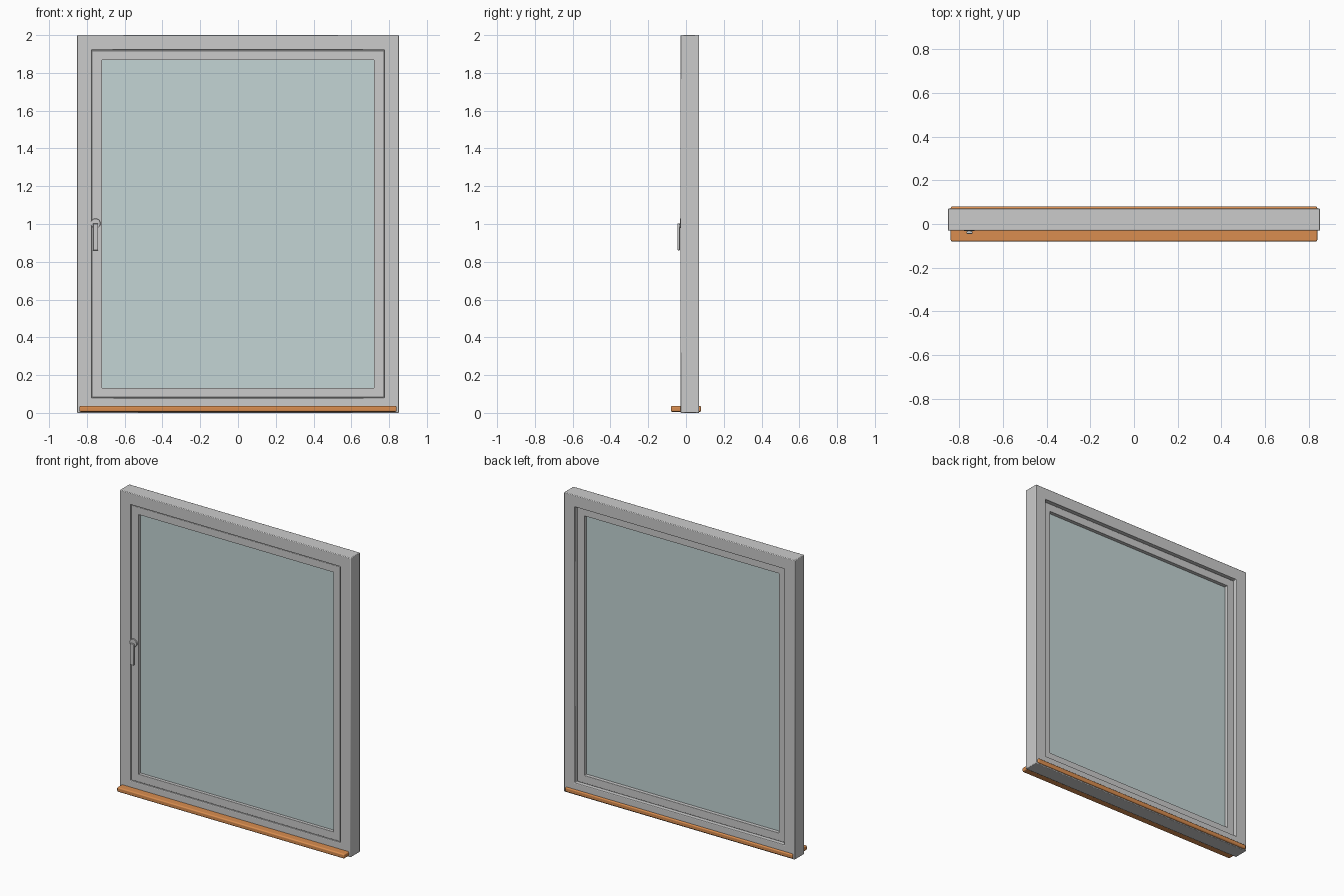
import bpy, bmesh, math

if "Cube" in bpy.data.objects:
    bpy.data.objects.remove(bpy.data.objects["Cube"])

W, H = 0.853, 2.0      # half width and height of the outer frame


def material(name, rgb):
    m = bpy.data.materials.new(name)
    m.diffuse_color = (*rgb, 1)
    m.use_nodes = True
    m.node_tree.nodes["Principled BSDF"].inputs["Base Color"].default_value = m.diffuse_color
    return m


def finish(ob, bevel=0, segments=2, mat=None):
    if bevel:
        b = ob.modifiers.new("bevel", 'BEVEL')
        b.width, b.segments, b.limit_method = bevel, segments, 'ANGLE'
    if mat:
        ob.data.materials.append(mat)
    bpy.ops.object.select_all(action='DESELECT')
    ob.select_set(True)
    bpy.context.view_layer.objects.active = ob
    bpy.ops.object.shade_smooth_by_angle(angle=math.radians(35))
    return ob


def box(name, x, y, z, **kw):
    bpy.ops.mesh.primitive_cube_add(size=1, location=[sum(r) / 2 for r in (x, y, z)])
    ob = bpy.context.object
    ob.name = name
    ob.scale = [r[1] - r[0] for r in (x, y, z)]
    bpy.ops.object.transform_apply(location=False, rotation=False, scale=True)
    return finish(ob, **kw)


def ring(name, profile, **kw):
    """Mitred rectangular frame; profile points are (inset from outer edge, y)."""
    bm = bmesh.new()
    loops = []
    for sx, top in ((-1, 0), (1, 0), (1, 1), (-1, 1)):
        loops.append([bm.verts.new((sx * (W - d), y, H - d if top else d))
                      for d, y in profile])
    n = len(profile)
    for i in range(4):
        a, b = loops[i], loops[(i + 1) % 4]
        for j in range(n):
            k = (j + 1) % n
            bm.faces.new((a[j], b[j], b[k], a[k]))
    bmesh.ops.recalc_face_normals(bm, faces=bm.faces[:])
    me = bpy.data.meshes.new(name)
    bm.to_mesh(me)
    bm.free()
    ob = bpy.data.objects.new(name, me)
    bpy.context.collection.objects.link(ob)
    return finish(ob, **kw)


def disc(name, x, y, z, r):
    bpy.ops.mesh.primitive_cylinder_add(vertices=32, radius=r, depth=y[1] - y[0],
                                        location=(x, sum(y) / 2, z),
                                        rotation=(math.pi / 2, 0, 0))
    ob = bpy.context.object
    ob.name = name
    return finish(ob, bevel=0.002)


glass = material("glass_tint", (0.55, 0.66, 0.66))
wood = material("orange_sill", (0.7, 0.27, 0.08))

# Fixed outer frame
ring("outer_frame", [(0, -0.03), (0.078, -0.03), (0.078, 0.07), (0, 0.07)], bevel=0.004)

# Opening sash with a small rebated lip on both faces
ring("sash", [(0.078, -0.018), (0.083, -0.018), (0.083, -0.022), (0.133, -0.022),
              (0.133, 0.045), (0.083, 0.045), (0.083, 0.041), (0.078, 0.041)], bevel=0.0015)

# Glazing
box("glass_pane", (-W + 0.13, W - 0.13), (0.0, 0.02), (0.13, H - 0.13), mat=glass)

# Sill running through the foot of the frame
box("sill", (-0.84, 0.84), (-0.08, 0.08), (0.006, 0.036), bevel=0.007, segments=3, mat=wood)

# Handle: rosette, neck and lever
hx = -0.754
disc("handle_rosette", hx, (-0.031, -0.02), 1.003, 0.026)
disc("handle_neck", hx, (-0.04, -0.028), 0.99, 0.012)
box("handle_lever", (hx - 0.014, hx + 0.014), (-0.045, -0.033), (0.86, 1.003),
    bevel=0.004, segments=3)
